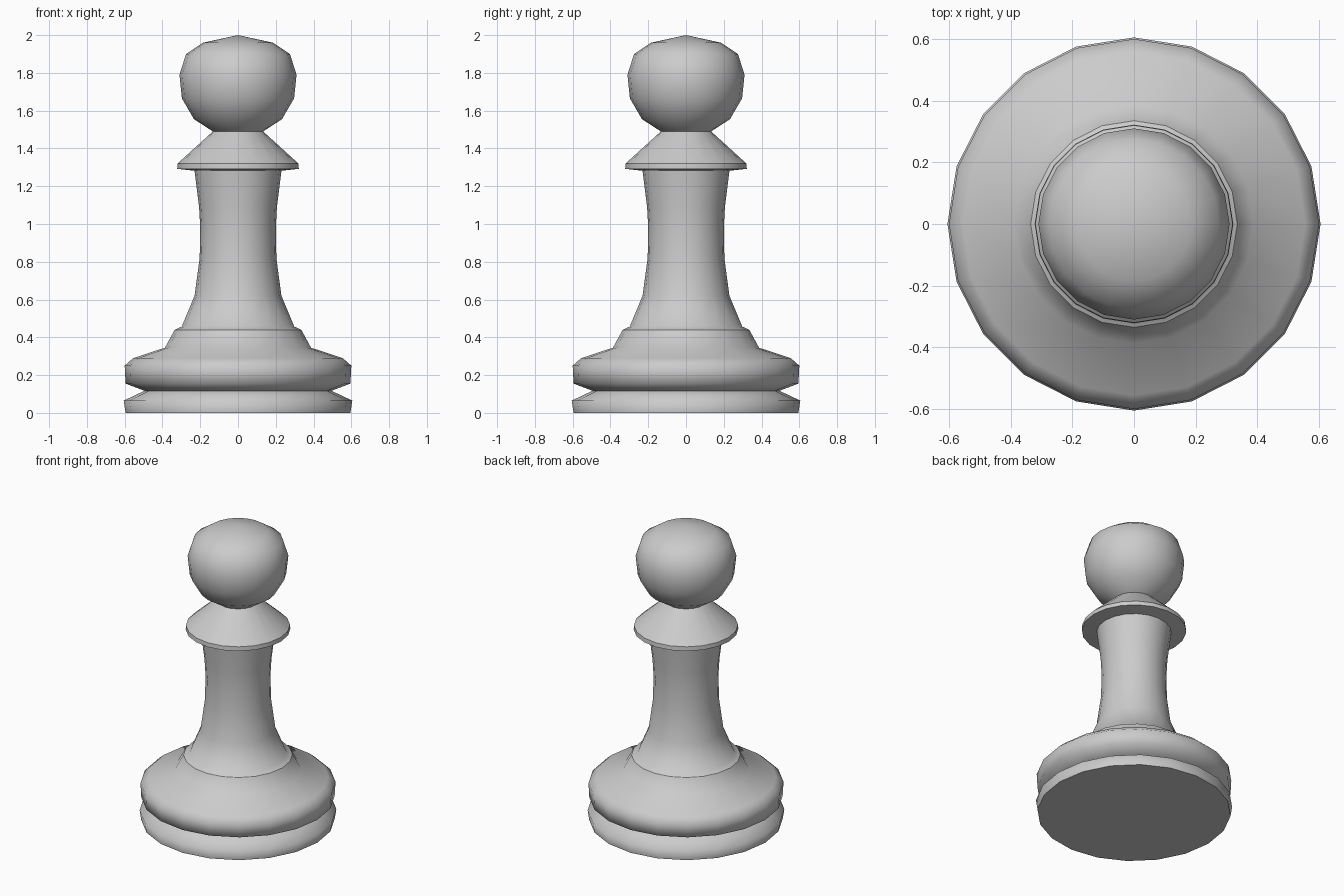
import bpy, bmesh
from math import cos, sin, tau, radians

if "Cube" in bpy.data.objects:
    bpy.data.objects.remove(bpy.data.objects["Cube"])

SIDES = 20


def lathe(name, profile, smooth_angle):
    """Revolve (radius, height) points around z; zero radius makes a pole."""
    bm = bmesh.new()
    rings = []
    for r, z in profile:
        n = SIDES if r > 0 else 1
        rings.append([bm.verts.new((r * cos(tau * i / SIDES), r * sin(tau * i / SIDES), z))
                      for i in range(n)])
    for a, b in zip(rings, rings[1:]):
        for i in range(SIDES):
            j = (i + 1) % SIDES
            if len(a) == 1:
                bm.faces.new((a[0], b[j], b[i]))
            elif len(b) == 1:
                bm.faces.new((a[i], a[j], b[0]))
            else:
                bm.faces.new((a[i], a[j], b[j], b[i]))
    mesh = bpy.data.meshes.new(name)
    bm.to_mesh(mesh)
    bm.free()
    obj = bpy.data.objects.new(name, mesh)
    bpy.context.collection.objects.link(obj)
    bpy.ops.object.select_all(action='DESELECT')
    obj.select_set(True)
    bpy.context.view_layer.objects.active = obj
    bpy.ops.object.shade_smooth_by_angle(angle=radians(smooth_angle))
    return obj


# Foot disc, up to the bottom of the groove
lathe("foot", [(0, 0), (0.595, 0), (0.605, 0.065), (0.495, 0.117)], 75)

# Wide rounded base above the groove
lathe("base", [(0.495, 0.117), (0.595, 0.155), (0.6, 0.25), (0.555, 0.29),
               (0.387, 0.345), (0.335, 0.44)], 75)

# Flared stem
lathe("stem", [(0.335, 0.44), (0.298, 0.457), (0.23, 0.62), (0.203, 0.82),
               (0.2, 0.98), (0.206, 1.09), (0.23, 1.282)], 75)

# Collar with thin rim and sloping top
lathe("collar", [(0.23, 1.282), (0.322, 1.292), (0.32, 1.32), (0.133, 1.49)], 40)

# Rounded head
lathe("head", [(0.133, 1.49), (0.233, 1.555), (0.297, 1.665), (0.31, 1.79),
               (0.275, 1.9), (0.185, 1.96), (0, 2.0)], 75)
